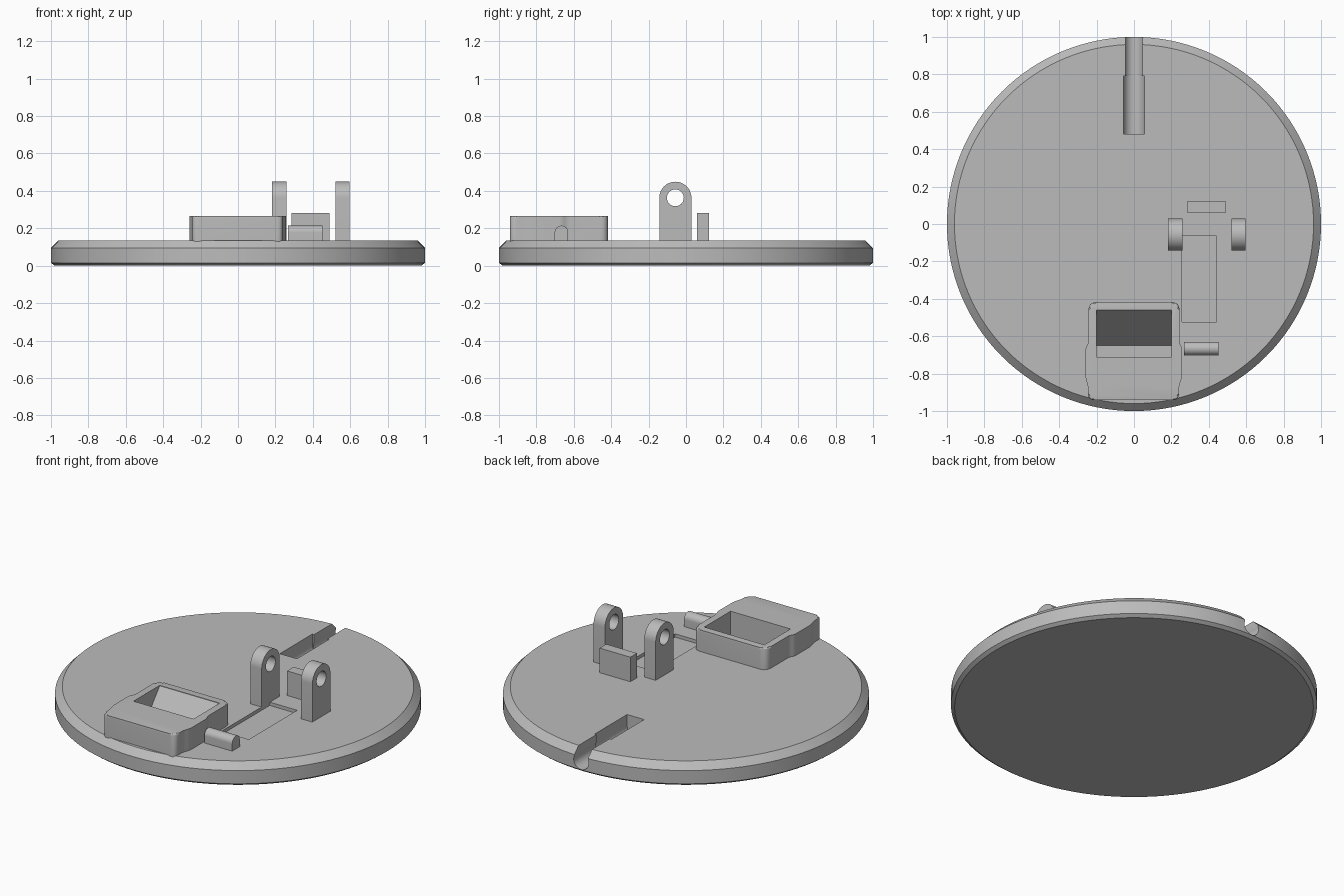
import bpy, bmesh, math
from mathutils import Vector

cube = bpy.data.objects.get("Cube")
if cube:
    bpy.data.objects.remove(cube, do_unlink=True)

grey = bpy.data.materials.new("plain_grey")
grey.use_nodes = True
tone = (0.5, 0.5, 0.5, 1)
grey.diffuse_color = tone
grey.node_tree.nodes["Principled BSDF"].inputs["Base Color"].default_value = tone

TOP = 0.135  # height of the disc's upper face


def select(obj):
    bpy.ops.object.select_all(action='DESELECT')
    obj.select_set(True)
    bpy.context.view_layer.objects.active = obj


def finish(name, bm):
    bmesh.ops.recalc_face_normals(bm, faces=bm.faces)
    mesh = bpy.data.meshes.new(name)
    bm.to_mesh(mesh)
    bm.free()
    mesh.materials.append(grey)
    obj = bpy.data.objects.new(name, mesh)
    bpy.context.collection.objects.link(obj)
    return obj


def prism(name, outline, axis, lo, hi, top_bevel=0):
    """Extrude a 2D outline along an axis from lo to hi."""
    place = {'x': lambda p, t: (t, p[0], p[1]),
             'y': lambda p, t: (p[0], t, p[1]),
             'z': lambda p, t: (p[0], p[1], t)}[axis]
    bm = bmesh.new()
    rings = [[bm.verts.new(place(p, t)) for p in outline] for t in (lo, hi)]
    for ring in rings:
        bm.faces.new(ring)
    n = len(outline)
    for i in range(n):
        j = (i + 1) % n
        bm.faces.new((rings[0][i], rings[0][j], rings[1][j], rings[1][i]))
    if top_bevel:
        rim = [e for e in bm.edges if all(v in rings[1] for v in e.verts)]
        bmesh.ops.bevel(bm, geom=rim, offset=top_bevel, segments=3,
                        profile=0.5, affect='EDGES')
    return finish(name, bm)


def rect(x0, x1, y0, y1):
    return [(x0, y0), (x1, y0), (x1, y1), (x0, y1)]


def arc(cx, cy, r, start, end, n=24):
    return [(cx + r * math.cos(math.radians(start + (end - start) * i / n)),
             cy + r * math.sin(math.radians(start + (end - start) * i / n)))
            for i in range(n + 1)]


def rounded(corners, n=6):
    """Outline with each (x, y, size) corner softened by a small curve."""
    out = []
    for i, (x, y, r) in enumerate(corners):
        c = Vector((x, y))
        a = Vector(corners[i - 1][:2]) - c
        b = Vector(corners[(i + 1) % len(corners)][:2]) - c
        a, b = c + a.normalized() * r, c + b.normalized() * r
        for k in range(n + 1):
            t = k / n
            out.append(tuple(a * (1 - t) ** 2 + c * 2 * t * (1 - t) + b * t * t))
    return out


def cut(obj, *cutters):
    for cutter in cutters:
        mod = obj.modifiers.new("cut", 'BOOLEAN')
        mod.operation = 'DIFFERENCE'
        mod.solver = 'EXACT'
        mod.object = cutter
        select(obj)
        bpy.ops.object.modifier_apply(modifier=mod.name)


def smooth(obj):
    select(obj)
    bpy.ops.object.shade_smooth_by_angle(angle=math.radians(25))


# Disc with chamfered rims
bm = bmesh.new()
profile = [(0.98, 0), (1, 0.015), (1, 0.095), (0.96, TOP)]
SIDES = 128
rings = [[bm.verts.new((r * math.cos(math.tau * i / SIDES),
                        r * math.sin(math.tau * i / SIDES), z))
          for i in range(SIDES)] for r, z in profile]
bm.faces.new(rings[0])
bm.faces.new(rings[-1])
for low, high in zip(rings, rings[1:]):
    for i in range(SIDES):
        j = (i + 1) % SIDES
        bm.faces.new((low[i], low[j], high[j], high[i]))
disc = finish("disc_base", bm)

# Cutters: cable channel, its wider pocket, shallow recess, sloped cavity
channel = prism("channel_cutter",
                [(0.045, 0.2)] + [(-0.045, 0.2)] + arc(0, 0.067, 0.05, 154, 386),
                'y', 0.7, 1.1)
pocket = prism("pocket_cutter",
               [(0.057, 0.2), (-0.057, 0.2)] + arc(0, 0.07, 0.057, 180, 360),
               'y', 0.48, 0.79)
recess = prism("recess_cutter", rect(0.257, 0.44, -0.525, -0.065), 'z', TOP - 0.02, 0.2)
cavity = prism("cavity_cutter",
               [(-0.71, 0.3), (-0.71, 0.03), (-0.65, 0.03), (-0.46, 0.262), (-0.46, 0.3)],
               'x', -0.2, 0.2)
cut(disc, channel, pocket, recess, cavity)
smooth(disc)

# Housing with slightly swollen sides
outline = rounded([
    (-0.245, -0.942, 0.035), (0.24, -0.942, 0.035),
    (0.24, -0.87, 0.02), (0.257, -0.82, 0.02), (0.257, -0.665, 0.015), (0.243, -0.635, 0.015),
    (0.243, -0.417, 0.045), (-0.243, -0.417, 0.045),
    (-0.243, -0.635, 0.015), (-0.26, -0.665, 0.015), (-0.26, -0.82, 0.02), (-0.245, -0.87, 0.02)])
housing = prism("housing", outline, 'z', 0.127, 0.265, top_bevel=0.01)
cut(housing, cavity)
smooth(housing)

# Pair of pivot posts with a round eye
eye = prism("eye_cutter", arc(-0.057, 0.363, 0.045, 0, 360, 40)[:-1], 'x', 0, 0.8)
post_shape = [(-0.143, TOP - 0.01), (0.029, TOP - 0.01)] + arc(-0.057, 0.363, 0.086, 0, 180)
for name, lo, hi in (("inner_post", 0.182, 0.258), ("outer_post", 0.52, 0.596)):
    post = prism(name, post_shape, 'x', lo, hi)
    cut(post, eye)
    smooth(post)

# Stop block behind the posts
prism("stop_block", rect(0.285, 0.49, 0.06, 0.123), 'z', TOP - 0.01, 0.283)

# Round-topped peg beside the housing
peg = prism("peg", [(-0.702, TOP - 0.01), (-0.63, TOP - 0.01)]
            + arc(-0.666, 0.178, 0.036, 0, 180), 'x', 0.267, 0.453)
smooth(peg)

# Cutters are no longer needed
for helper in (channel, pocket, recess, cavity, eye):
    bpy.data.objects.remove(helper, do_unlink=True)
